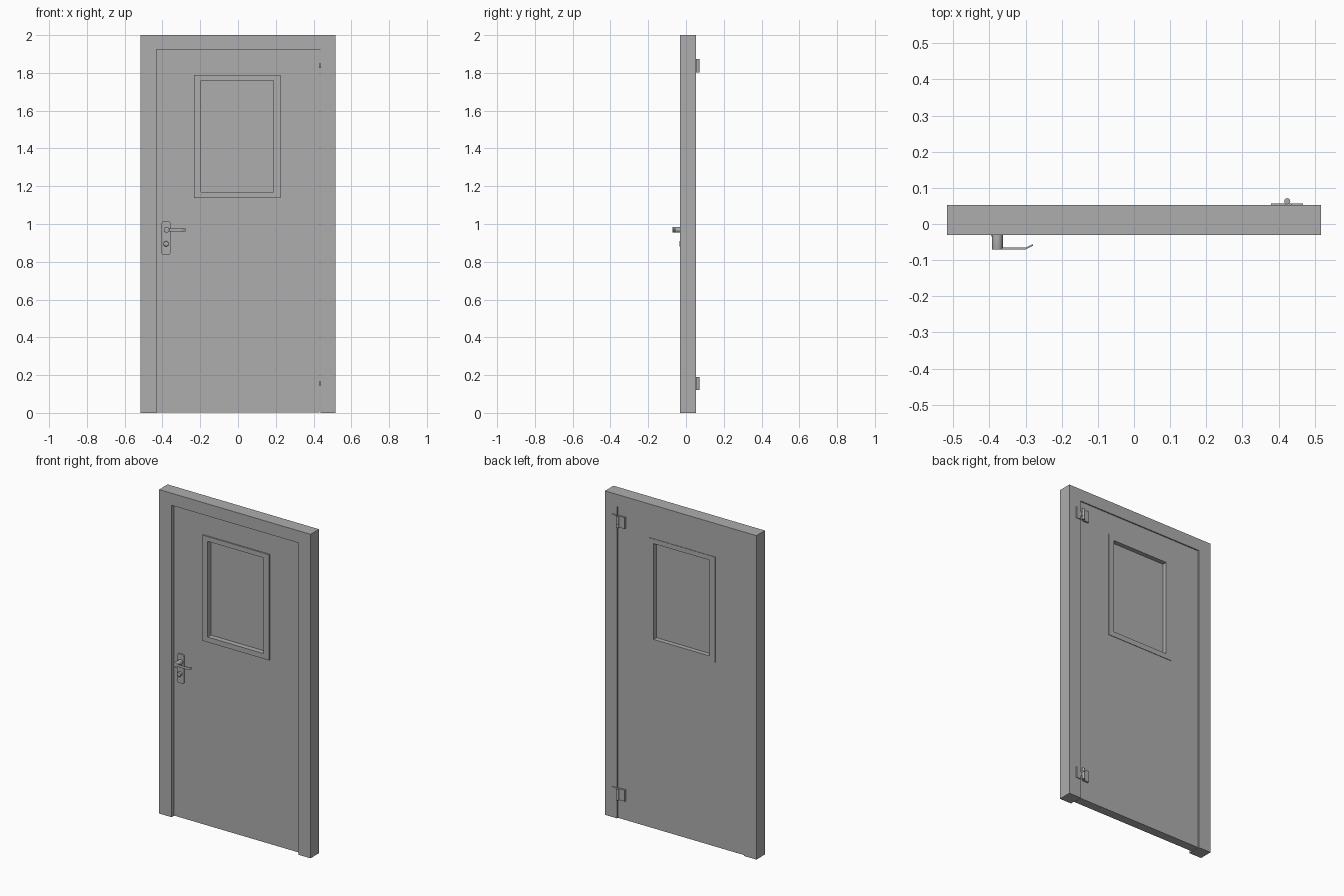
import bpy, bmesh, math

if "Cube" in bpy.data.objects:
    bpy.data.objects.remove(bpy.data.objects["Cube"])

# Dark grey finish shared by all parts
GREY = bpy.data.materials.new("dark_grey")
GREY.diffuse_color = (0.42, 0.42, 0.42, 1)
GREY.use_nodes = True
GREY.node_tree.nodes["Principled BSDF"].inputs["Base Color"].default_value = GREY.diffuse_color


def finish(name, bm, bevel=0.0, smooth=False):
    bmesh.ops.recalc_face_normals(bm, faces=bm.faces)
    if bevel:
        edges = [e for e in bm.edges if e.calc_face_angle(0) > math.radians(60)]
        bmesh.ops.bevel(bm, geom=edges, offset=bevel, segments=3, profile=0.5, affect='EDGES')
    me = bpy.data.meshes.new(name)
    bm.to_mesh(me)
    bm.free()
    me.materials.append(GREY)
    ob = bpy.data.objects.new(name, me)
    bpy.context.collection.objects.link(ob)
    if smooth:
        bpy.ops.object.select_all(action='DESELECT')
        ob.select_set(True)
        bpy.context.view_layer.objects.active = ob
        bpy.ops.object.shade_smooth_by_angle(angle=math.radians(40))
    return ob


def extrude(name, points, axis, a, b, **kw):
    """Closed profile extruded from a to b: axis 'y' takes (x, z), axis 'z' takes (x, y)."""
    bm = bmesh.new()
    co = (lambda p: (p[0], a, p[1])) if axis == 'y' else (lambda p: (p[0], p[1], a))
    face = bm.faces.new([bm.verts.new(co(p)) for p in points])
    new = bmesh.ops.extrude_face_region(bm, geom=[face])['geom']
    move = (0, b - a, 0) if axis == 'y' else (0, 0, b - a)
    bmesh.ops.translate(bm, vec=move, verts=[v for v in new if isinstance(v, bmesh.types.BMVert)])
    return finish(name, bm, **kw)


def rect(x0, x1, z0, z1):
    return [(x0, z0), (x1, z0), (x1, z1), (x0, z1)]


def circle(cx, cy, r, n=24):
    return [(cx + r * math.cos(2 * math.pi * i / n), cy + r * math.sin(2 * math.pi * i / n))
            for i in range(n)]


def rounded(x0, x1, z0, z1, r, n=5):
    pts = []
    for k, (cx, cz) in enumerate([(x1 - r, z1 - r), (x0 + r, z1 - r), (x0 + r, z0 + r), (x1 - r, z0 + r)]):
        for i in range(n + 1):
            t = math.pi / 2 * (k + i / n)
            pts.append((cx + r * math.cos(t), cz + r * math.sin(t)))
    return pts


def ring(name, outer, inner, y0, y1):
    """Rectangular panel with a rectangular opening."""
    bm = bmesh.new()
    loops = [[bm.verts.new((x, y, z)) for x, z in pts]
             for pts, y in ((outer, y0), (inner, y0), (inner, y1), (outer, y1))]
    for k in range(4):
        p, q = loops[k], loops[(k + 1) % 4]
        for i in range(4):
            j = (i + 1) % 4
            bm.faces.new((p[i], p[j], q[j], q[i]))
    return finish(name, bm)


FRONT, BACK = -0.031, 0.052       # wall frame depth
LEAF_F, LEAF_B = -0.009, 0.046    # door leaf depth

# Fixed frame: two jambs and a header in one profile
extrude("door_frame", [(-0.517, 0), (-0.432, 0), (-0.432, 1.925), (0.436, 1.925),
                       (0.436, 0), (0.517, 0), (0.517, 2), (-0.517, 2)], 'y', FRONT, BACK)

# Door leaf with window opening, leaving a gap at the hinge side
opening = rect(-0.195, 0.187, 1.17, 1.761)
ring("door_leaf", rect(-0.431, 0.431, 0.002, 1.924), opening, LEAF_F, LEAF_B)

# Window trims on both faces and the pane
trim = rect(-0.232, 0.224, 1.138, 1.79)
ring("window_trim_front", trim, opening, LEAF_F - 0.008, LEAF_F)
ring("window_trim_back", trim, opening, LEAF_B, LEAF_B + 0.003)
extrude("window_pane", opening, 'y', 0.015, 0.021)

# Lock plate, keyhole cylinder, handle boss and bent lever
extrude("lock_plate", rounded(-0.404, -0.358, 0.835, 1.015, 0.012), 'y', LEAF_F - 0.008, LEAF_F, smooth=True)
extrude("key_cylinder", circle(-0.381, 0.895, 0.014), 'y', -0.035, LEAF_F - 0.008, bevel=0.003, smooth=True)
extrude("handle_boss", circle(-0.378, 0.969, 0.015), 'y', -0.071, LEAF_F - 0.008, bevel=0.002, smooth=True)
extrude("handle_lever", [(-0.378, -0.07), (-0.299, -0.07), (-0.279, -0.06),
                         (-0.28, -0.056), (-0.3, -0.0655), (-0.378, -0.0655)],
        'z', 0.961, 0.977)

# Hinges on the back: two plates and a three-part knuckle each
for label, z in (("lower", 0.12), ("upper", 1.803)):
    top = z + 0.07
    extrude(label + "_hinge_leaf_plate", rect(0.379, 0.421, z, top), 'y', LEAF_B, 0.057)
    extrude(label + "_hinge_frame_plate", rect(0.436, 0.467, z, top), 'y', BACK, 0.057)
    extrude(label + "_hinge_web", rect(0.42, 0.437, z + 0.024, z + 0.046), 'y', 0.053, 0.057)
    for i in range(3):
        extrude(f"{label}_hinge_knuckle_{i + 1}", circle(0.424, 0.063, 0.0085, 16), 'z',
                z + i * 0.0235, z + i * 0.0235 + 0.023, smooth=True)
    extrude(label + "_hinge_pin", circle(0.424, 0.063, 0.005, 12), 'z', z, top, smooth=True)
